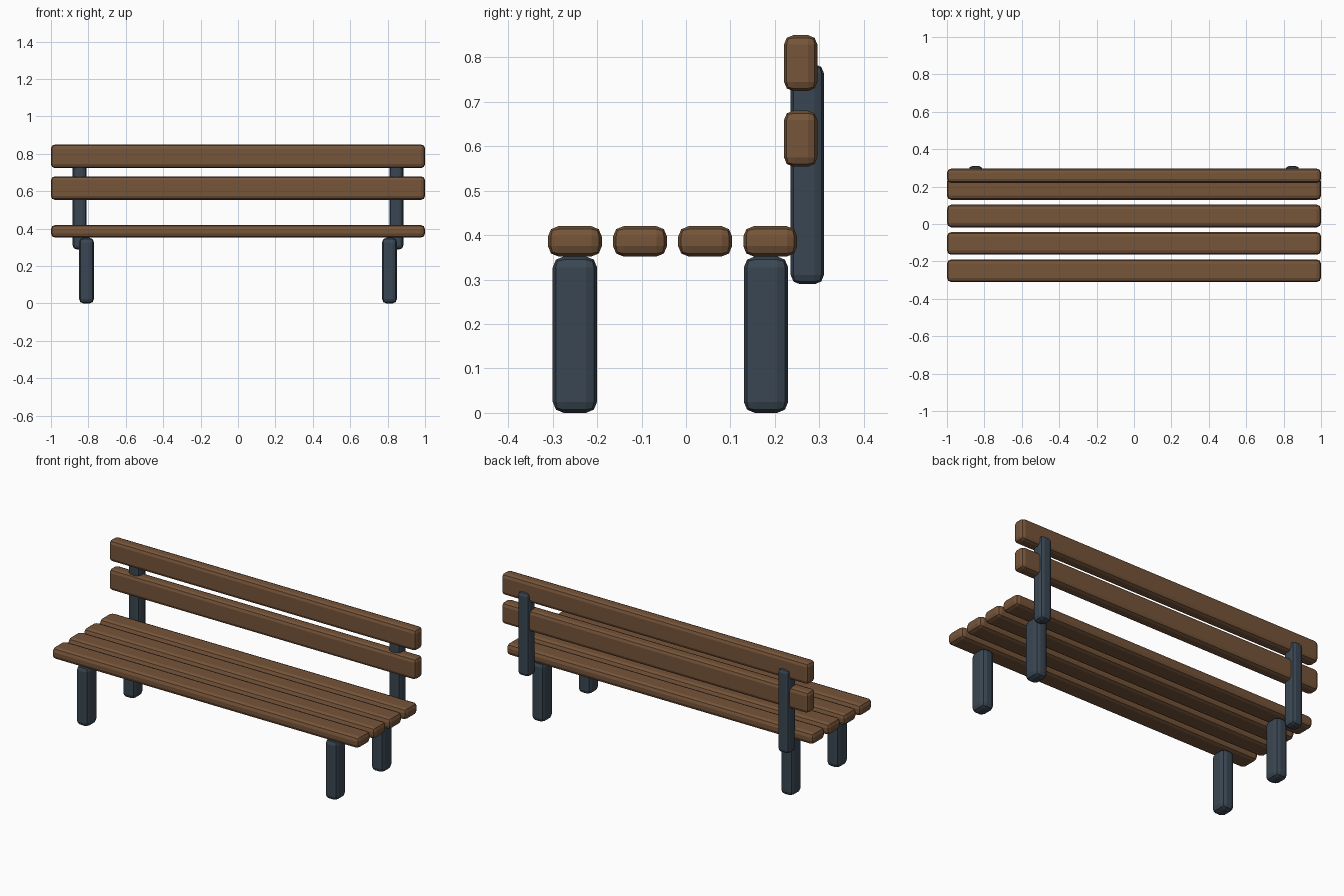
import bpy
import bmesh

if "Cube" in bpy.data.objects:
    bpy.data.objects.remove(bpy.data.objects["Cube"])


def material(name, color):
    m = bpy.data.materials.new(name)
    m.diffuse_color = (*color, 1)
    m.use_nodes = True
    m.node_tree.nodes["Principled BSDF"].inputs["Base Color"].default_value = m.diffuse_color
    return m


wood = material("wood", (0.18, 0.09, 0.042))
iron = material("iron", (0.042, 0.062, 0.085))


def bar(name, center, size, mat, bevel=0.023):
    """Box with chamfered, faceted edges."""
    bm = bmesh.new()
    bmesh.ops.create_cube(bm, size=1)
    bmesh.ops.scale(bm, vec=size, verts=bm.verts)
    mesh = bpy.data.meshes.new(name)
    bm.to_mesh(mesh)
    bm.free()
    mesh.materials.append(mat)
    ob = bpy.data.objects.new(name, mesh)
    ob.location = center
    bpy.context.collection.objects.link(ob)
    mod = ob.modifiers.new("rounded_edges", 'BEVEL')
    mod.width = bevel
    mod.segments = 2
    return ob


# Seat slats
for i in range(4):
    bar(f"seat_slat_{i + 1}", (0, -0.25 + i * 0.1465, 0.386),
        (2.0, 0.121, 0.068), wood)

# Backrest slats
for name, z in (("lower", 0.617), ("upper", 0.787)):
    bar(f"{name}_back_slat", (0, 0.258, z), (2.0, 0.075, 0.126), wood, 0.021)

# Legs and backrest posts on both sides
for side, s in (("left", -1), ("right", 1)):
    bar(f"{side}_front_leg", (s * 0.81, -0.25, 0.176), (0.08, 0.1, 0.352), iron, 0.025)
    bar(f"{side}_rear_leg", (s * 0.81, 0.18, 0.176), (0.08, 0.1, 0.352), iron, 0.025)
    bar(f"{side}_back_post", (s * 0.847, 0.273, 0.537), (0.074, 0.075, 0.495), iron, 0.021)
